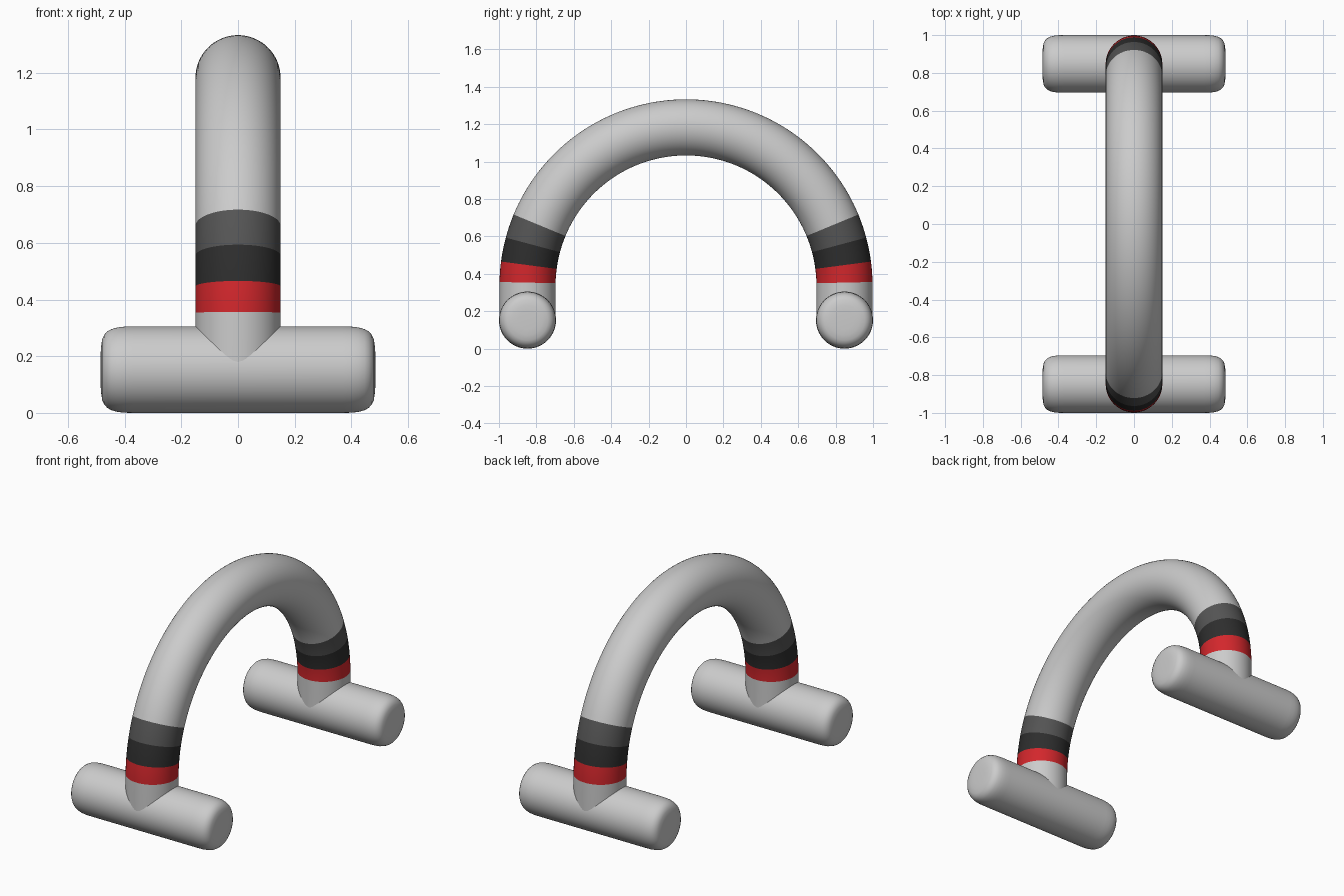
import bpy, bmesh
from math import sin, cos, pi, radians

if "Cube" in bpy.data.objects:
    bpy.data.objects.remove(bpy.data.objects["Cube"])

TUBE_R, FOOT_R = 0.15, 0.1525
ARC_R, ARC_Z = 0.8475, 0.3355      # arch centreline radius and centre height
SIDES = 64


def material(name, rgb):
    m = bpy.data.materials.new(name)
    m.diffuse_color = (*rgb, 1)
    m.use_nodes = True
    m.node_tree.nodes["Principled BSDF"].inputs["Base Color"].default_value = m.diffuse_color
    return m


def loft(name, rings, mat=None, caps=False):
    """Skin a list of rings of points into a smooth tube."""
    bm = bmesh.new()
    rows = [[bm.verts.new(p) for p in ring] for ring in rings]
    for a, b in zip(rows, rows[1:]):
        for i in range(SIDES):
            j = (i + 1) % SIDES
            bm.faces.new((a[i], a[j], b[j], b[i]))
    if caps:
        bm.faces.new(rows[0])
        bm.faces.new(rows[-1])
    bmesh.ops.recalc_face_normals(bm, faces=bm.faces)
    mesh = bpy.data.meshes.new(name)
    bm.to_mesh(mesh)
    bm.free()
    ob = bpy.data.objects.new(name, mesh)
    bpy.context.collection.objects.link(ob)
    if mat:
        mesh.materials.append(mat)
    bpy.ops.object.select_all(action='DESELECT')
    ob.select_set(True)
    bpy.context.view_layer.objects.active = ob
    bpy.ops.object.shade_smooth_by_angle(angle=radians(40))
    return ob


def arch_ring(deg, drop=0.0):
    """Ring across the arch; 0 is the front leg, 180 the back leg."""
    t, ring = radians(deg), []
    for i in range(SIDES):
        a = 2 * pi * i / SIDES
        r = ARC_R + TUBE_R * cos(a)
        ring.append((TUBE_R * sin(a), -r * cos(t), ARC_Z + r * sin(t) - drop))
    return ring


def arc(name, d0, d1, steps, mat=None):
    return loft(name, [arch_ring(d0 + (d1 - d0) * k / steps)
                       for k in range(steps + 1)], mat)


red = material("red", (0.65, 0.02, 0.025))
black = material("black", (0.027, 0.027, 0.027))
dark_grey = material("dark_grey", (0.09, 0.09, 0.09))

# Main grey arch
arc("arch", 22.5, 157.5, 72)

# Foot profile: (x, radius), rounded ends with slightly domed caps
half = [(0.485, 0.05), (0.4835, 0.08), (0.479, 0.108), (0.472, 0.123),
        (0.461, 0.135), (0.447, 0.143), (0.425, 0.149), (0.40, 0.1518),
        (0.37, FOOT_R)]
profile = half + [(-x, r) for x, r in reversed(half)]

for side, s in (("front", -1), ("back", 1)):
    at = (lambda d: d) if s < 0 else (lambda d: 180 - d)
    # Coloured bands
    arc(side + "_dark_grey_band", at(15), at(22.5), 4, dark_grey)
    arc(side + "_black_band", at(7.5), at(15), 4, black)
    arc(side + "_red_band", at(1.2), at(7.5), 4, red)
    # Straight leg running down into the foot
    loft(side + "_leg", [arch_ring(at(0), ARC_Z - FOOT_R),
                         arch_ring(at(0)), arch_ring(at(1.2))])
    # Horizontal foot
    loft(side + "_foot", [[(x, s * ARC_R + r * cos(2 * pi * i / SIDES),
                            FOOT_R + r * sin(2 * pi * i / SIDES))
                           for i in range(SIDES)] for x, r in profile], caps=True)
